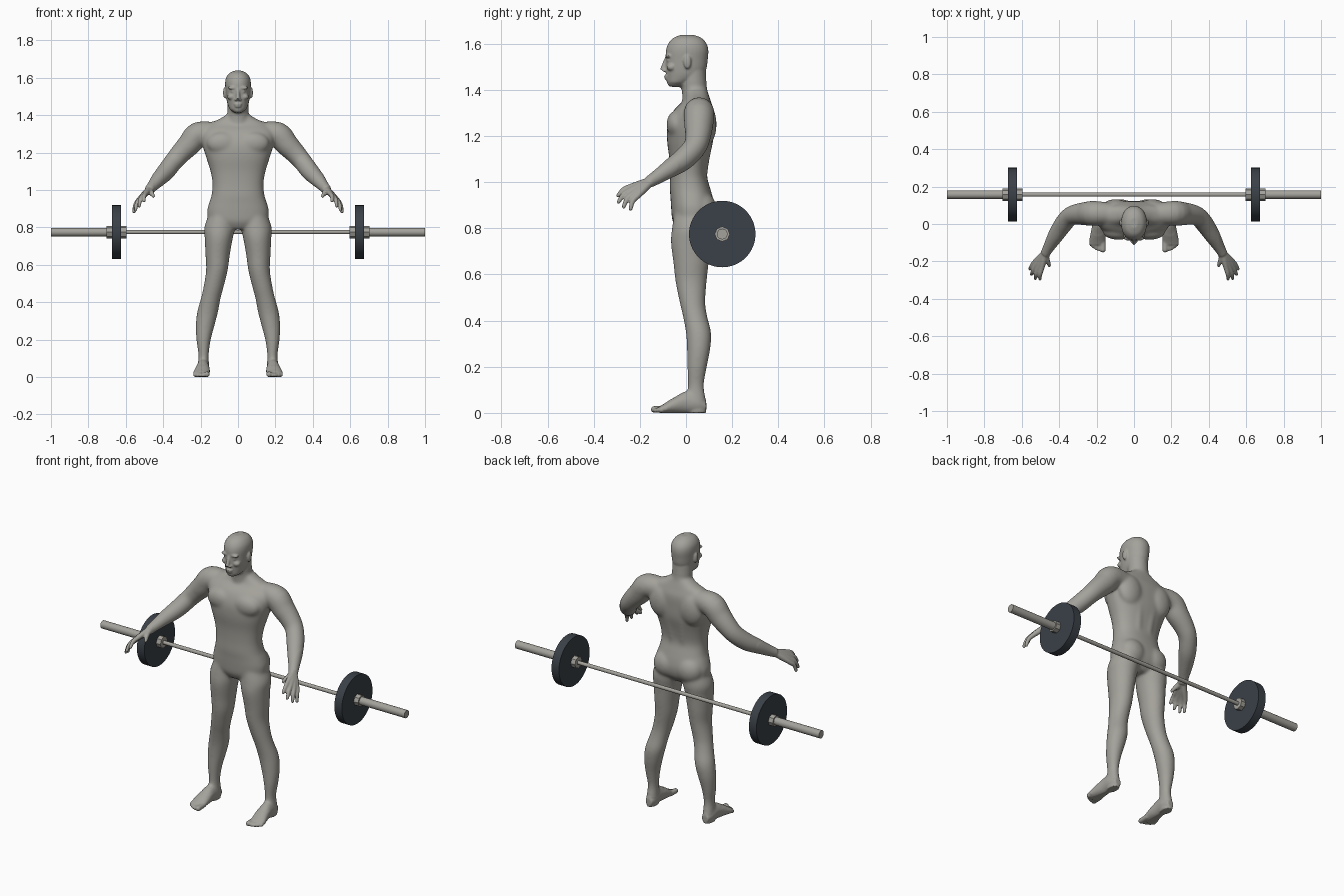
import bpy
import bmesh
import math
from mathutils import Vector, Matrix

default_cube = bpy.data.objects.get("Cube")
if default_cube:
    bpy.data.objects.remove(default_cube, do_unlink=True)


def make_material(name, colour):
    mat = bpy.data.materials.new(name)
    mat.use_nodes = True
    mat.diffuse_color = (*colour, 1)
    mat.node_tree.nodes["Principled BSDF"].inputs["Base Color"].default_value = (*colour, 1)
    return mat


skin = make_material("warm grey", (0.37, 0.36, 0.325))
dark = make_material("dark slate", (0.042, 0.052, 0.064))


def spline(rows, steps=4):
    """Smooth curve through rows of any length."""
    rows = [Vector(r) for r in rows]
    out = []
    for i in range(len(rows) - 1):
        a, b, c, d = (rows[max(i - 1, 0)], rows[i], rows[i + 1],
                      rows[min(i + 2, len(rows) - 1)])
        for k in range(steps):
            t = k / steps
            out.append(b + (c - a) * (t / 2) + (a * 2 - b * 5 + c * 4 - d) * (t * t / 2)
                       + (b * 3 - a - c * 3 + d) * (t ** 3 / 2))
    return out + [rows[-1]]


def loft(bm, rows, axes=None, power=1.0, sides=24):
    """Closed skin over rings (x, y, z, radius, radius); rings follow the path if no axes."""
    rows = spline(rows)
    rings = []
    for i, row in enumerate(rows):
        centre = Vector(row[:3])
        if axes:
            u, v = axes
        else:
            along = Vector(rows[min(i + 1, len(rows) - 1)][:3]) - Vector(rows[max(i - 1, 0)][:3])
            quat = along.to_track_quat('Z', 'Y')
            u, v = quat @ Vector((1, 0, 0)), quat @ Vector((0, 1, 0))
        ring = []
        for k in range(sides):
            ang = math.tau * k / sides
            c, s = math.cos(ang), math.sin(ang)
            c = math.copysign(abs(c) ** power, c)
            s = math.copysign(abs(s) ** power, s)
            ring.append(bm.verts.new(centre + u * (c * row[3]) + v * (s * row[-1])))
        rings.append(ring)
    for r, q in zip(rings, rings[1:]):
        for k in range(sides):
            n = (k + 1) % sides
            bm.faces.new((r[k], r[n], q[n], q[k]))
    bm.faces.new(rings[0][::-1])
    bm.faces.new(rings[-1])


def blob(bm, centre, radii):
    bmesh.ops.create_uvsphere(bm, u_segments=20, v_segments=12, radius=1,
                              matrix=Matrix.Translation(centre) @ Matrix.Diagonal((*radii, 1)))


X, Y, Z = Vector((1, 0, 0)), Vector((0, 1, 0)), Vector((0, 0, 1))
bm = bmesh.new()

# Left leg
loft(bm, [(.085, .03, .87, .07, .08), (.098, .027, .80, .083, .088),
          (.103, .02, .74, .075, .086), (.109, .022, .65, .065, .077),
          (.113, .022, .57, .058, .068), (.131, .028, .48, .054, .056),
          (.146, .039, .42, .053, .053), (.162, .054, .35, .056, .055),
          (.175, .055, .28, .051, .051), (.184, .048, .20, .039, .043),
          (.184, .043, .12, .028, .035), (.185, .045, .06, .031, .041),
          (.186, .046, 0, .028, .042)], (X, Y))

# Left foot and toes
loft(bm, [(.185, .088, .028, .02, .022), (.186, .05, .04, .033, .043),
          (.188, 0, .046, .035, .049), (.191, -.05, .033, .041, .036),
          (.196, -.09, .02, .044, .023), (.197, -.112, .014, .039, .016)], (X, Z))
for i, x in enumerate((.166, .185, .201, .216, .229)):
    r = .015 if i == 0 else .0105
    tip = -.138 + .004 * i * i / 2
    loft(bm, [(x, -.08, .018, r), (x, -.11, .016, r), (x, tip, r, r)])
    blob(bm, (x, tip, r), (r, r, r))

# Left arm
loft(bm, [(.12, .055, 1.305, .058), (.212, .057, 1.298, .067), (.26, .055, 1.245, .063),
          (.305, .052, 1.198, .056), (.345, .038, 1.152, .051), (.385, -.01, 1.10, .049),
          (.42, -.065, 1.062, .042), (.455, -.125, 1.022, .031), (.475, -.16, 1.0, .026)])

# Left palm and fingers: knuckle then tip
wrist = Vector((.472, -.15, 1.005))
fingers = [((.492, -.233, .982), (.503, -.294, .942)), ((.511, -.236, .966), (.528, -.292, .914)),
           ((.526, -.226, .952), (.548, -.270, .893)), ((.536, -.210, .940), (.556, -.240, .884))]
for knuckle, tip in fingers:
    k, t = Vector(knuckle), Vector(tip)
    mid = k.lerp(t, .5) + Vector((.004, -.006, .006))
    loft(bm, [(*wrist, .018), (*wrist.lerp(k, .5), .017), (*k, .0135), (*mid, .0115), (*t, .009)])
    blob(bm, t, (.009, .009, .009))
loft(bm, [(*wrist, .02), (.468, -.185, .99, .016), (.455, -.21, .975, .0125), (.448, -.228, .962, .0095)])

# Left chest, back and seat muscles
blob(bm, (.083, -.042, 1.25), (.085, .043, .06))
blob(bm, (.098, .085, 1.25), (.078, .048, .095))
blob(bm, (.074, .07, .88), (.08, .064, .078))
loft(bm, [(.035, .055, .96, .03), (.036, .066, 1.06, .03), (.045, .085, 1.18, .032)])

# Left side of the face
blob(bm, (.028, -.077, 1.546), (.027, .013, .009))
blob(bm, (.028, -.071, 1.528), (.013, .013, .008))
blob(bm, (.036, -.062, 1.498), (.022, .022, .017))
blob(bm, (.071, .006, 1.52), (.009, .017, .03))
blob(bm, (.011, -.094, 1.483), (.008, .01, .007))

# Mirror everything so far to the right
copy = bmesh.ops.duplicate(bm, geom=bm.verts[:] + bm.edges[:] + bm.faces[:])["geom"]
bmesh.ops.scale(bm, vec=(-1, 1, 1), verts=[g for g in copy if isinstance(g, bmesh.types.BMVert)])

# Torso
loft(bm, [(0, .02, .79, .07, .055), (0, .027, .83, .15, .085), (0, .03, .88, .166, .094),
          (0, .025, .93, .155, .092), (0, .018, .97, .142, .088), (0, .011, 1.03, .136, .08),
          (0, .014, 1.10, .147, .086), (0, .018, 1.18, .172, .1), (0, .021, 1.25, .192, .1),
          (0, .033, 1.31, .195, .087), (0, .047, 1.352, .16, .06),
          (0, .048, 1.38, .1, .05), (0, .045, 1.405, .06, .045)], (X, Y), .85, 40)

# Neck and head
loft(bm, [(0, .045, 1.33, .068, .06), (0, .038, 1.39, .058, .056),
          (0, .033, 1.44, .056, .055), (0, .03, 1.5, .055, .055)], (X, Y))
loft(bm, [(0, -.05, 1.412, .02, .022), (0, -.034, 1.43, .042, .047), (0, -.008, 1.46, .056, .077),
          (0, 0, 1.49, .062, .088), (0, .003, 1.53, .066, .091), (0, .005, 1.57, .069, .092),
          (0, .006, 1.60, .064, .083), (0, .006, 1.624, .047, .062),
          (0, .006, 1.638, .02, .028)], (X, Y), .94, 32)
loft(bm, [(0, -.082, 1.54, .009), (0, -.094, 1.51, .0095), (0, -.102, 1.486, .0115)])
blob(bm, (0, -.083, 1.459), (.022, .013, .006))
blob(bm, (0, -.081, 1.447), (.019, .013, .006))
blob(bm, (0, -.068, 1.426), (.024, .016, .013))

bmesh.ops.recalc_face_normals(bm, faces=bm.faces[:])

# Fuse all the parts into one skin
rough = bpy.data.meshes.new("rough_body")
bm.to_mesh(rough)
bm.free()
helper = bpy.data.objects.new("rough_body", rough)
bpy.context.collection.objects.link(helper)
remesh = helper.modifiers.new("fuse", 'REMESH')
remesh.mode = 'VOXEL'
remesh.voxel_size = .0045
evaluated = helper.evaluated_get(bpy.context.evaluated_depsgraph_get())
mesh = bpy.data.meshes.new_from_object(evaluated)
bpy.data.objects.remove(helper, do_unlink=True)

# Soften joints strongly on the body, lightly on hands, feet and face
bm = bmesh.new()
bm.from_mesh(mesh)


def is_fine(p):
    return abs(p.x) > .45 or p.z < .06 or p.z > 1.43


broad = [v for v in bm.verts if not is_fine(v.co)]
for verts, count in ((broad, 25), (bm.verts[:], 3)):
    for _ in range(count):
        bmesh.ops.smooth_vert(bm, verts=verts, factor=.5,
                              use_axis_x=True, use_axis_y=True, use_axis_z=True)
for v in bm.verts:
    v.co.z = max(v.co.z, 0)

# Shorts are the band between two clean cuts
HEM, WAIST = .742, .964
for height in (HEM, WAIST):
    bmesh.ops.bisect_plane(bm, geom=bm.verts[:] + bm.edges[:] + bm.faces[:],
                           plane_co=(0, 0, height), plane_no=Z)
for f in bm.faces:
    mid = f.calc_center_median()
    f.smooth = True
    f.material_index = int(HEM < mid.z < WAIST and abs(mid.x) < .3)
bm.to_mesh(mesh)
bm.free()
mesh.materials.clear()
mesh.materials.append(skin)
mesh.materials.append(dark)
body = bpy.data.objects.new("athlete_body", mesh)
bpy.context.collection.objects.link(body)


# Barbell
def rod(name, x0, x1, radius, mat, sides=32):
    bpy.ops.mesh.primitive_cylinder_add(vertices=sides, radius=radius, depth=abs(x1 - x0),
                                        location=((x0 + x1) / 2, .157, .775),
                                        rotation=(0, math.pi / 2, 0))
    ob = bpy.context.object
    ob.name = name
    ob.data.materials.append(mat)
    bpy.ops.object.shade_smooth_by_angle()


rod("bar", -.62, .62, .011, skin, 20)
for side, s in (("left", 1), ("right", -1)):
    rod(side + "_sleeve", s * .6, s, .023, skin, 20)
    rod(side + "_inner_collar", s * .597, s * .626, .034, skin, 8)
    rod(side + "_plate", s * .625, s * .674, .144, dark, 64)
    rod(side + "_outer_collar", s * .673, s * .703, .033, skin, 8)
